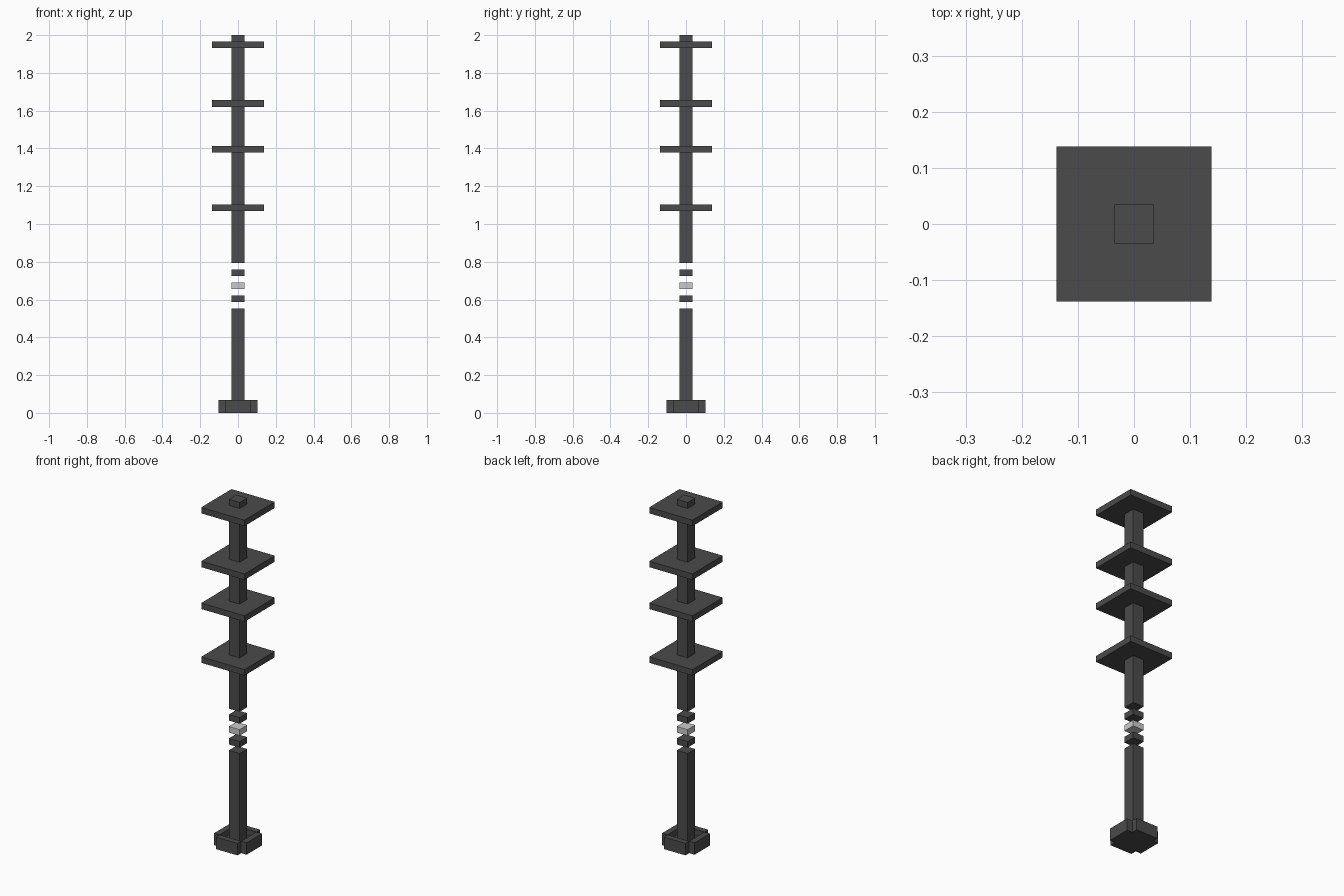
import bpy

if "Cube" in bpy.data.objects:
    bpy.data.objects.remove(bpy.data.objects["Cube"])

U = 2 / 58  # the model sits on a grid of 58 units in height


def material(name, value):
    m = bpy.data.materials.new(name)
    m.diffuse_color = (value, value, value, 1)
    m.use_nodes = True
    m.node_tree.nodes["Principled BSDF"].inputs["Base Color"].default_value = m.diffuse_color
    return m


dark = material("dark grey", 0.07)
light = material("light grey", 0.6)


def box(name, x, y, z, mat=dark):
    """Box from (min, max) pairs in grid units."""
    bpy.ops.mesh.primitive_cube_add(size=1)
    o = bpy.context.object
    o.name = name
    for v in o.data.vertices:
        v.co = [U * (r[1] if c > 0 else r[0]) for c, r in zip(v.co, (x, y, z))]
    o.data.materials.append(mat)
    return o


def centred(name, half, z0, z1, mat=dark):
    return box(name, (-half, half), (-half, half), (z0, z1), mat)


# Base: floor slab with a raised rim of four walls, notched at the corners
centred("base_floor", 2, 0, 1)
for side, (a, b) in {"low": (-3, -2), "high": (2, 3)}.items():
    box("base_wall_x_" + side, (a, b), (-2, 2), (0, 2))
    box("base_wall_y_" + side, (-2, 2), (a, b), (0, 2))

# Pole in two lengths
centred("lower_pole", 1, 1, 16)
centred("upper_pole", 1, 23, 58)

# Floating blocks in the gap, the middle one light
centred("lower_gap_block", 1, 17, 18)
centred("light_gap_block", 1, 19, 20, light)
centred("upper_gap_block", 1, 21, 22)

# Square plates
for i, z in enumerate((31, 40, 47, 56)):
    centred(f"plate_{i + 1}", 4, z, z + 1)
